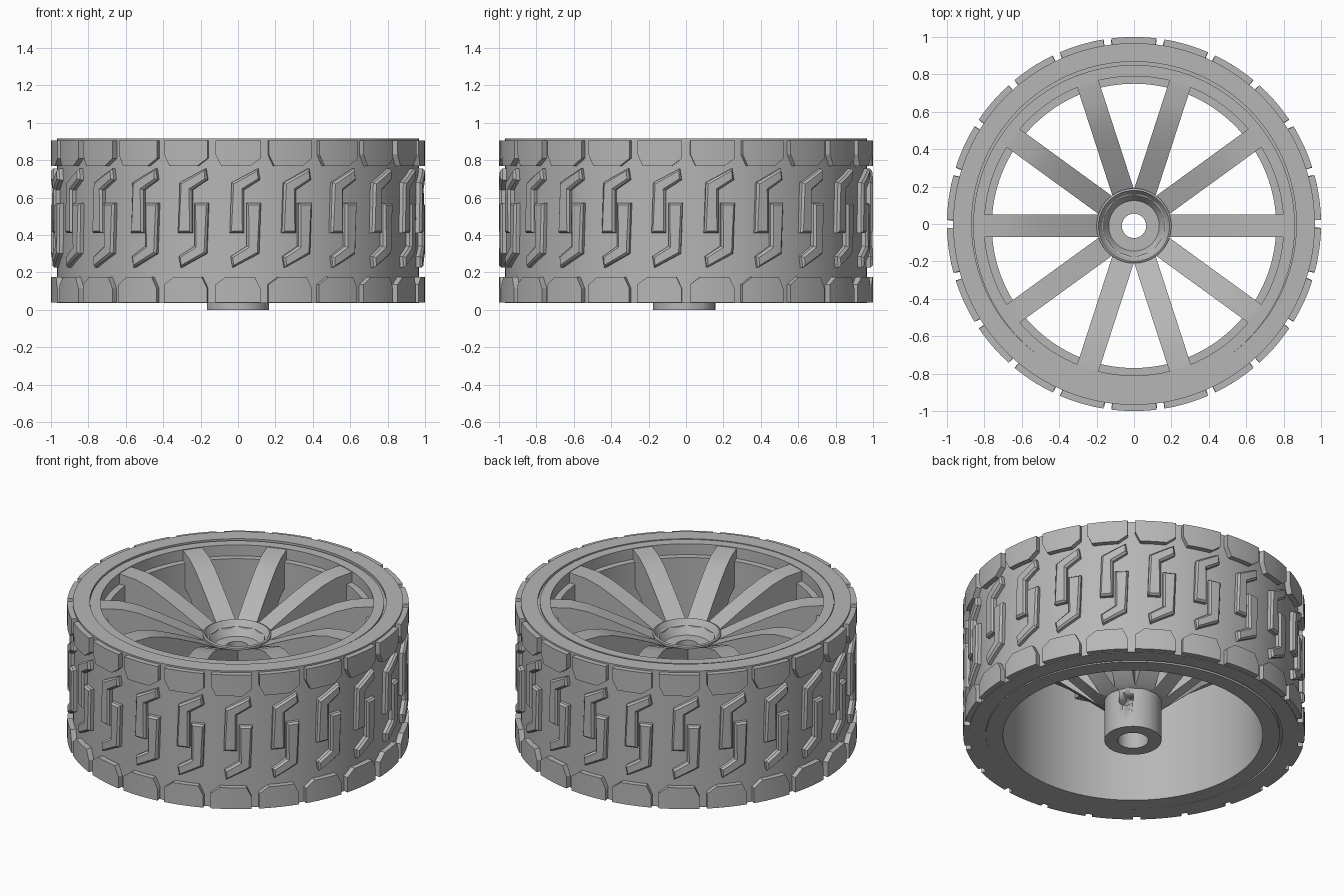
import bpy, bmesh, math
from mathutils import Matrix, Vector

if "Cube" in bpy.data.objects:
    bpy.data.objects.remove(bpy.data.objects["Cube"])

grey = bpy.data.materials.new("plain_grey")
grey.use_nodes = True
grey.diffuse_color = (0.47, 0.47, 0.47, 1)
grey.node_tree.nodes["Principled BSDF"].inputs["Base Color"].default_value = grey.diffuse_color

LUGS, SPOKES = 22, 10
OFFSET = Vector((0, -0.01, 0))      # rim sits slightly off the tyre axis


def finish(name, bm, offset=None):
    bmesh.ops.recalc_face_normals(bm, faces=bm.faces)
    mesh = bpy.data.meshes.new(name)
    bm.to_mesh(mesh)
    bm.free()
    mesh.materials.append(grey)
    ob = bpy.data.objects.new(name, mesh)
    bpy.context.collection.objects.link(ob)
    if offset:
        ob.location = offset
    bpy.ops.object.select_all(action="DESELECT")
    ob.select_set(True)
    bpy.context.view_layer.objects.active = ob
    bpy.ops.object.shade_smooth_by_angle(angle=math.radians(25))
    return ob


def revolve(name, profile, steps=132, offset=None):
    """Spin a closed (radius, height) profile around z."""
    bm = bmesh.new()
    verts = [bm.verts.new((r, 0, z)) for r, z in profile]
    edges = [bm.edges.new((verts[i - 1], v)) for i, v in enumerate(verts)]
    bmesh.ops.spin(bm, geom=verts + edges, cent=(0, 0, 0), axis=(0, 0, 1),
                   angle=math.tau, steps=steps, use_merge=True)
    bmesh.ops.remove_doubles(bm, verts=bm.verts, dist=0.0001)
    return finish(name, bm, offset)


def tread_ring(name, outline, low, step=0.0):
    """Raise an (arc, height) outline into a block and repeat it round the tyre."""
    bm = bmesh.new()
    face = bm.faces.new([bm.verts.new((x, 0.94, z)) for x, z in outline])
    top = bmesh.ops.extrude_face_region(bm, geom=[face])["geom"]
    cap = [f for f in top if isinstance(f, bmesh.types.BMFace)]
    for v in cap[0].verts:
        v.co.y = low
    if step:
        bmesh.ops.recalc_face_normals(bm, faces=bm.faces)
        bmesh.ops.inset_region(bm, faces=cap, thickness=step)
        for v in cap[0].verts:
            v.co.y = 1.0
    # slice the block so it follows the round tyre
    for i in range(-5, 6):
        bmesh.ops.bisect_plane(bm, geom=bm.verts[:] + bm.edges[:] + bm.faces[:],
                               plane_co=(i * 0.031, 0, 0), plane_no=(1, 0, 0))
    for v in bm.verts:
        a, r = v.co.x - math.pi / 2, v.co.y
        v.co = (r * math.cos(a), r * math.sin(a), v.co.z)
    block = bm.verts[:] + bm.edges[:] + bm.faces[:]
    for i in range(1, LUGS):
        copy = bmesh.ops.duplicate(bm, geom=block)["geom"]
        bmesh.ops.rotate(bm, verts=[g for g in copy if isinstance(g, bmesh.types.BMVert)],
                         cent=(0, 0, 0), matrix=Matrix.Rotation(math.tau * i / LUGS, 3, "Z"))
    return finish(name, bm)


def half_turn(outline, cx, cz):
    return [(2 * cx - x, 2 * cz - z) for x, z in outline]


# Tyre body
revolve("tyre", [(0.868, 0.035), (0.967, 0.035), (0.967, 0.915), (0.868, 0.915)])

# Shoulder lugs and interlocking centre hooks
lug = [(-0.12, 0.905), (0.122, 0.905), (0.122, 0.81), (0.065, 0.768),
       (-0.09, 0.768), (-0.12, 0.83)]
hook = [(-0.045, 0.41), (0.033, 0.41), (0.033, 0.64), (0.12, 0.695),
        (0.11, 0.755), (-0.035, 0.68)]
tread_ring("upper_lugs", lug, 1.0)
tread_ring("lower_lugs", half_turn(lug, 0, 0.472), 1.0)
tread_ring("upper_hooks", hook, 0.988, 0.014)
tread_ring("lower_hooks", half_turn(hook, 0.04, 0.49), 0.988, 0.014)

# Rim barrel with a stepped lip at the top
revolve("rim", [(0.76, 0.035), (0.86, 0.035), (0.86, 0.06), (0.89, 0.06), (0.89, 0.9),
                (0.86, 0.9), (0.86, 0.91), (0.8, 0.91), (0.8, 0.84), (0.76, 0.84)],
        offset=OFFSET)

# Spokes: curved dished arms
bm = bmesh.new()
side = [(0.85, 0.908), (0.68, 0.9), (0.58, 0.875), (0.46, 0.825), (0.33, 0.765), (0.16, 0.68),
        (0.14, 0.25), (0.2, 0.27), (0.3, 0.36), (0.48, 0.52), (0.66, 0.65), (0.85, 0.7)]
for i in range(SPOKES):
    turn = Matrix.Rotation(math.tau * i / SPOKES, 4, "Z")
    face = bm.faces.new([bm.verts.new(turn @ Vector((r, -0.06, z))) for r, z in side])
    out = bmesh.ops.extrude_face_region(bm, geom=[face])["geom"]
    bmesh.ops.translate(bm, verts=[g for g in out if isinstance(g, bmesh.types.BMVert)],
                        vec=turn @ Vector((0, 0.12, 0)))
finish("spokes", bm, OFFSET)

# Hub with a dished top and an axle bore
hub = revolve("hub", [(0.09, 0), (0.167, 0), (0.167, 0.32), (0.2, 0.38), (0.2, 0.71),
                      (0.19, 0.715), (0.135, 0.63), (0.065, 0.63), (0.065, 0.12), (0.09, 0.12)],
              64, OFFSET)

# Cross hole through the hub shank
bm = bmesh.new()
bmesh.ops.create_cone(bm, cap_ends=True, segments=24, radius1=0.045, radius2=0.045, depth=0.6,
                      matrix=Matrix.Rotation(math.radians(36), 4, "Z")
                      @ Matrix.Translation((0, 0, 0.19)) @ Matrix.Rotation(math.pi / 2, 4, "Y"))
cutter = finish("hub_hole_cutter", bm, OFFSET)
cutter.hide_render = True
cut = hub.modifiers.new("cross_hole", "BOOLEAN")
cut.operation = "DIFFERENCE"
cut.object = cutter
bpy.context.view_layer.objects.active = hub
bpy.ops.object.modifier_apply(modifier=cut.name)
bpy.data.objects.remove(cutter)
